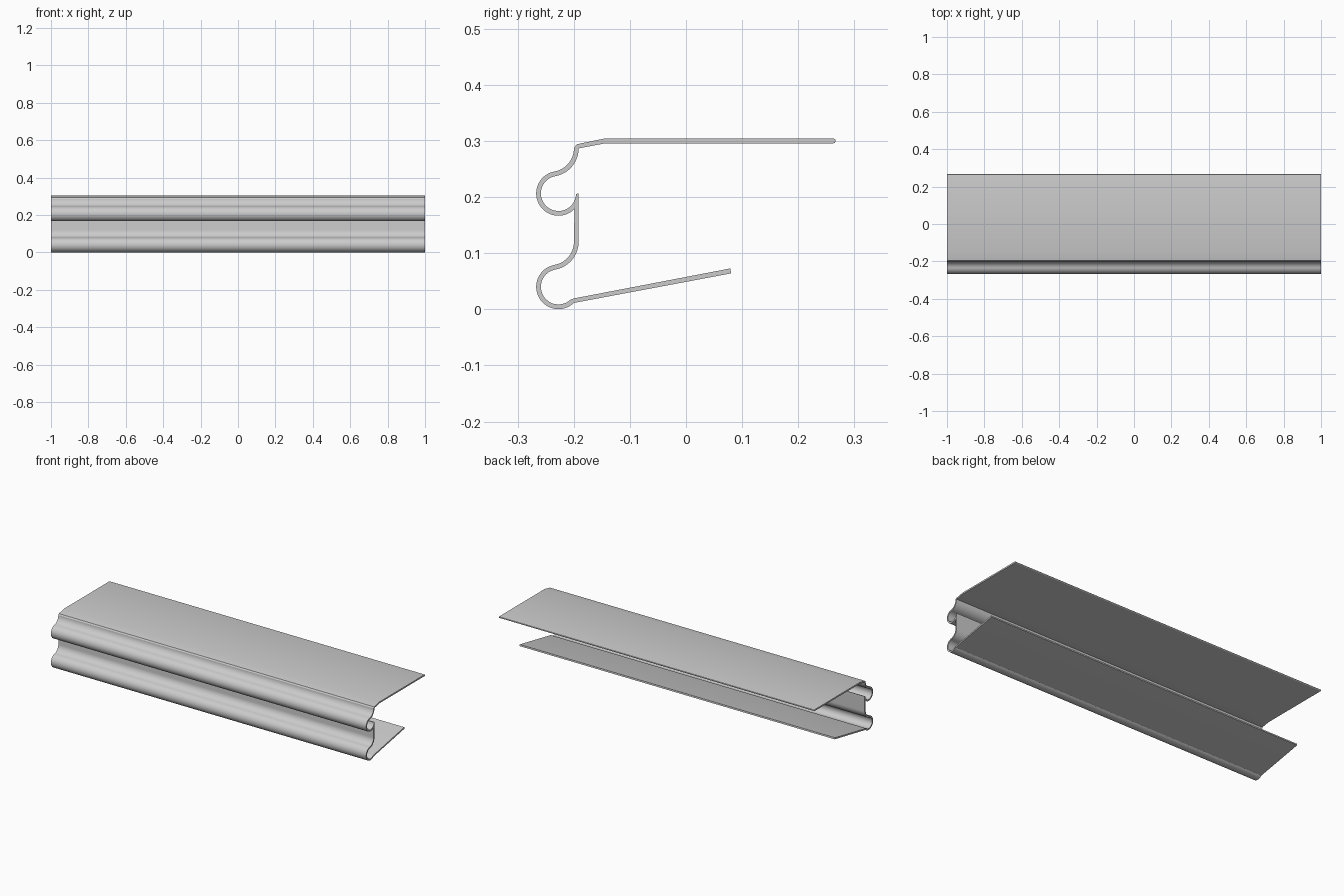
import bpy, bmesh
from math import cos, sin, radians

if "Cube" in bpy.data.objects:
    bpy.data.objects.remove(bpy.data.objects["Cube"])

T = 0.0042                      # half sheet thickness
BY, BR = -0.2273, 0.0355        # bulb centre y and mid-line radius
SR = 0.0461                     # radius of the S-bend above each bulb
UP, LOW = 0.2065, 0.0400        # bulb centre heights
WALL = -0.1955                  # mid-line of upright web
JOIN = 100                      # angle where bulb meets S-bend


def arc(cy, cz, r, a0, a1, n):
    return [(cy + r * cos(radians(a0 + (a1 - a0) * i / n)),
             cz + r * sin(radians(a0 + (a1 - a0) * i / n))) for i in range(n + 1)]


def hook(zc, side, end):
    """S-bend then bulb, top to bottom; side +1 = inner face, -1 = outer face."""
    d = BR + SR
    sy, sz = WALL - SR, zc + d * sin(radians(JOIN))
    bend = arc(sy, sz, SR + side * T, 0, JOIN - 180, 14)
    bulb = arc(BY, zc, BR - side * T, JOIN, end, 36)
    return bend + bulb[1:]


# inner face, from the top sheet down to the lower flap
inner = [(-0.144, 0.2958), (-0.1910, 0.2868)]
inner += hook(UP, 1, 358)
inner += [(WALL + T, 0.2065)]
inner += hook(LOW, 1, 314)
inner += [(-0.199, 0.0195)]
# flap end
flap = [(0.0790, 0.0728), (0.0805, 0.0640)]
# outer face, stored top to bottom then reversed
outer = [(-0.146, 0.3042), (-0.1950, 0.2940)]
outer += hook(UP, -1, 316)
outer += hook(LOW, -1, 314)
outer += [(-0.199, 0.0115)]
# rounded free edge of top sheet
nose = arc(0.2625, 0.3000, T, 90, -90, 8)

outline = inner + flap + outer[::-1] + nose

# extrude the section along x
bm = bmesh.new()
face = bm.faces.new([bm.verts.new((-1, y, z)) for y, z in outline])
ret = bmesh.ops.extrude_face_region(bm, geom=[face], use_keep_orig=True)
moved = [g for g in ret["geom"] if isinstance(g, bmesh.types.BMVert)]
bmesh.ops.translate(bm, verts=moved, vec=(2, 0, 0))
bmesh.ops.triangulate(bm, faces=[f for f in bm.faces if len(f.verts) > 4])
bmesh.ops.recalc_face_normals(bm, faces=bm.faces)
mesh = bpy.data.meshes.new("extruded_trim")
bm.to_mesh(mesh)
bm.free()

trim = bpy.data.objects.new("extruded_trim", mesh)
bpy.context.collection.objects.link(trim)
bpy.context.view_layer.objects.active = trim
trim.select_set(True)
bpy.ops.object.shade_smooth_by_angle(angle=radians(25))
